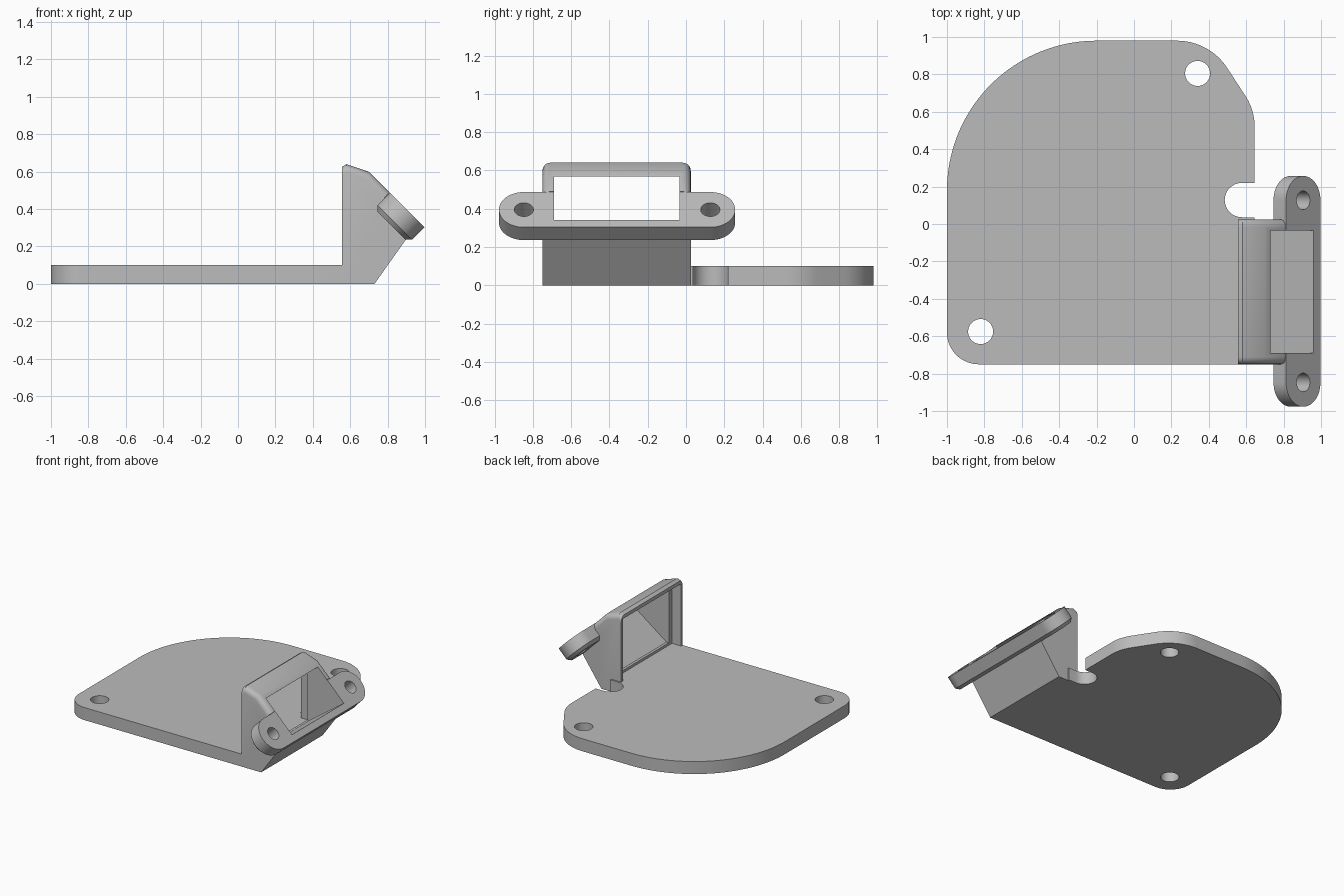
import bpy, bmesh
from math import cos, sin, radians
from mathutils import Matrix, Vector

if "Cube" in bpy.data.objects:
    bpy.data.objects.remove(bpy.data.objects["Cube"], do_unlink=True)

grey = bpy.data.materials.new("plain grey")
grey.use_nodes = True
grey.diffuse_color = (0.5, 0.5, 0.5, 1)
grey.node_tree.nodes["Principled BSDF"].inputs["Base Color"].default_value = (0.5, 0.5, 0.5, 1)


def frame(x_axis, y_axis, origin=(0, 0, 0)):
    x, y = Vector(x_axis).normalized(), Vector(y_axis).normalized()
    m = Matrix((x, y, x.cross(y))).transposed().to_4x4()
    m.translation = origin
    return m


def arc(cx, cy, r, a0, a1, n=16):
    angles = [radians(a0 + (a1 - a0) * i / n) for i in range(n + 1)]
    return [(cx + r * cos(a), cy + r * sin(a)) for a in angles]


def prism(name, points, low, high, matrix=Matrix(), bevel_rule=None, width=0, segments=1):
    """Extrude an outline, bevel the edges chosen by a rule, then place it."""
    bm = bmesh.new()
    base = bm.faces.new([bm.verts.new((x, y, low)) for x, y in points])
    top = bmesh.ops.extrude_face_region(bm, geom=[base])["geom"]
    for v in top:
        if isinstance(v, bmesh.types.BMVert):
            v.co.z = high
    bmesh.ops.recalc_face_normals(bm, faces=bm.faces)
    if bevel_rule:
        edges = [e for e in bm.edges if bevel_rule(*[v.co for v in e.verts])]
        bmesh.ops.bevel(bm, geom=edges, offset=width, segments=segments,
                        profile=0.5, affect='EDGES', clamp_overlap=True)
    bm.transform(matrix)
    mesh = bpy.data.meshes.new(name)
    bm.to_mesh(mesh)
    bm.free()
    mesh.materials.append(grey)
    obj = bpy.data.objects.new(name, mesh)
    bpy.context.collection.objects.link(obj)
    return obj


def combine(target, tool, operation):
    mod = target.modifiers.new(operation, 'BOOLEAN')
    mod.object, mod.operation, mod.solver = tool, operation, 'EXACT'
    bpy.context.view_layer.objects.active = target
    bpy.ops.object.modifier_apply(modifier=mod.name)
    bpy.data.objects.remove(tool, do_unlink=True)


SIDE = frame((1, 0, 0), (0, 0, 1))                                # outline in x and z
SLOPE = frame((0, 1, 0), (-1, 0, 1), (0.905, -0.36, 0.395))       # tilted front face
Y_MIN, Y_MAX = -0.75, 0.025

# Base plate with rounded corners and a round-ended notch
outline = arc(-0.83, -0.58, 0.17, 180, 270)
outline += [(0.555, Y_MIN), (0.555, Y_MAX), (0.645, Y_MAX), (0.645, 0.036)]
outline += arc(0.577, 0.128, 0.092, 270, 90)
outline += [(0.645, 0.22)]
outline += arc(0.345, 0.52, 0.3, 0, 32) + arc(0.23, 0.66, 0.32, 32, 90)
outline += arc(-0.2, 0.18, 0.8, 90, 180, 40)
plate = prism("base_plate", outline, 0, 0.1)
for x, y in ((-0.82, -0.575), (0.34, 0.805)):
    combine(plate, prism("screw_hole", arc(x, y, 0.067, 0, 350, 35), -0.1, 0.2), 'DIFFERENCE')

# Wedge housing with rounded upper side edges
profile = [(0.555, 0), (0.73, 0), (0.9, 0.24), (0.985, 0.314), (0.81, 0.489),
           (0.7, 0.599), (0.58, 0.64), (0.555, 0.625)]
housing = prism("wedge_housing", profile, -Y_MAX, -Y_MIN, SIDE,
                lambda a, b: a.z == b.z and min(a.y, b.y) > 0.48, 0.04, 5)

# Tilted flange with a round ear and screw hole at each end
REACH, RADIUS, DEPTH = 0.487, 0.13, 0.12
stadium = arc(REACH, 0, RADIUS, -90, 90, 24) + arc(-REACH, 0, RADIUS, 90, 270, 24)
flange = prism("mounting_flange", stadium, -DEPTH, 0, SLOPE,
               lambda a, b: max(a.z, b.z) < -0.1, 0.025)
combine(housing, flange, 'UNION')
for s in (-1, 1):
    hole = prism("ear_hole", arc(s * REACH, 0, 0.05, 0, 350, 35), -0.3, 0.2, SLOPE)
    combine(housing, hole, 'DIFFERENCE')

# Through window with a sloping floor, then the shallow recess at the back
window = [(0.6, 0.12), (0.655, 0.12), (0.96, 0.34), (1.06, 0.44),
          (0.83, 0.67), (0.73, 0.568), (0.6, 0.568)]
combine(housing, prism("window_cutter", window, 0.035, 0.69, SIDE), 'DIFFERENCE')
recess = [(0.5, 0.1), (0.635, 0.1), (0.635, 0.597), (0.5, 0.597)]
combine(housing, prism("recess_cutter", recess, -0.005, 0.73, SIDE), 'DIFFERENCE')

# Smooth the round walls and keep the corners sharp
bpy.ops.object.select_all(action='DESELECT')
for obj in (plate, housing):
    obj.select_set(True)
bpy.context.view_layer.objects.active = plate
bpy.ops.object.shade_smooth_by_angle(angle=radians(30))
